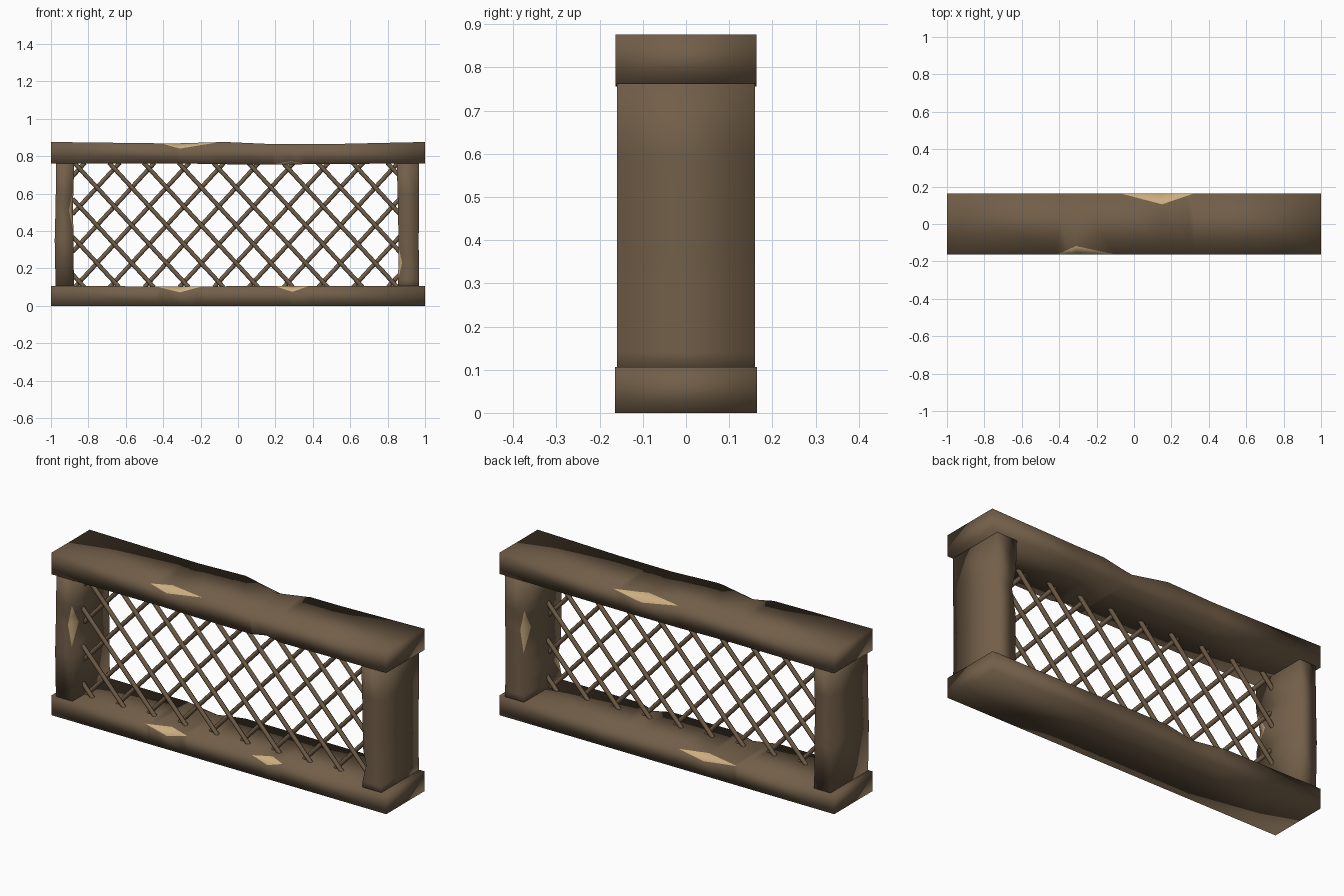
import bpy, bmesh, math
from mathutils import Vector

if "Cube" in bpy.data.objects:
    bpy.data.objects.remove(bpy.data.objects["Cube"])

def material(name, rgb):
    m = bpy.data.materials.new(name)
    m.diffuse_color = (*rgb, 1)
    m.use_nodes = True
    m.node_tree.nodes["Principled BSDF"].inputs["Base Color"].default_value = m.diffuse_color
    return m

BARK = material("weathered_brown_wood", (0.168, 0.113, 0.066))
RAW = material("chipped_pale_wood", (0.60, 0.42, 0.215))

def lerp(table, t, col):
    for a, b in zip(table, table[1:]):
        if t <= b[0]:
            f = (t - a[0]) / (b[0] - a[0])
            return a[col] + f * (b[col] - a[col])
    return table[-1][col]

def beam(name, axis, half_depth, table, chips):
    """Loft a rectangular beam along x or z. table rows: position, low, high.
    chips: corner, start, middle, end, cut across depth, cut across thickness."""
    ts = sorted({r[0] for r in table} | {t for c in chips for t in c[1:4]})
    corners = [(-1, -1), (1, -1), (1, 1), (-1, 1)]

    def cut(k, t):
        for c, t0, tm, t1, du, dv in chips:
            if c == k and t0 < t < t1:
                h = (t - t0) / (tm - t0) if t <= tm else (t1 - t) / (t1 - tm)
                return h * du, h * dv
        return 0, 0

    bm = bmesh.new()
    rings = []
    for t in ts:
        lo, hi = lerp(table, t, 1), lerp(table, t, 2)
        ring = []
        for k, (su, sv) in enumerate(corners):
            du, dv = cut(k, t)
            u, v = su * half_depth, hi if sv > 0 else lo
            pts = [(u, v - sv * dv), (u - su * du, v)]
            if k % 2:
                pts.reverse()
            for pu, pv in pts:
                ring.append(bm.verts.new((t, pu, pv) if axis == 'x' else (pv, pu, t)))
        rings.append(ring)
    for a, b in zip(rings, rings[1:]):
        for i in range(8):
            j = (i + 1) % 8
            f = bm.faces.new((a[i], a[j], b[j], b[i]))
            f.material_index = 1 if i % 2 == 0 else 0   # corner faces exist only at chips
            f.smooth = True
    for r in (rings[0], rings[-1]):
        bm.faces.new(r).smooth = True
    bmesh.ops.remove_doubles(bm, verts=bm.verts, dist=1e-5)
    bmesh.ops.recalc_face_normals(bm, faces=bm.faces)
    me = bpy.data.meshes.new(name)
    bm.to_mesh(me)
    bm.free()
    me.materials.append(BARK)
    me.materials.append(RAW)
    ob = bpy.data.objects.new(name, me)
    bpy.context.collection.objects.link(ob)

# Rails with gently uneven edges and chipped corners
beam("top_rail", 'x', 0.163,
     [(-1, .76, .876), (-.35, .762, .868), (-.07, .757, .876), (.2, .756, .864),
      (.5, .758, .865), (1, .762, .876)],
     [(3, -.41, -.31, -.10, .045, .028), (0, .19, .28, .37, .035, .017),
      (2, -.07, .15, .32, .058, .032)])
beam("bottom_rail", 'x', 0.164,
     [(-1, 0, .106), (-.4, 0, .104), (.1, 0, .105), (1, 0, .106)],
     [(3, -.44, -.31, -.19, .045, .032), (3, .20, .29, .38, .045, .03),
      (2, -.42, -.22, -.07, .045, .027)])

# End posts
beam("left_post", 'z', 0.16,
     [(.09, -.975, -.877), (.35, -.98, -.880), (.55, -.975, -.882), (.78, -.972, -.875)],
     [(3, .40, .51, .62, .06, .022)])
beam("right_post", 'z', 0.16,
     [(.09, .856, .968), (.35, .858, .966), (.55, .855, .968), (.78, .848, .968)],
     [(0, .14, .23, .32, .06, .02), (1, .37, .49, .60, .06, .022)])

# Woven lattice of thin rods in two crossing layers, set forward of the middle
X0, X1, Z0, Z1 = -.885, .865, .10, .765
LATTICE_Y, LEAN, STEP = -.055, .92, .186

def rod(name, foot, lean, y):
    # clip the slanted line to the frame opening
    z_at = lambda x: Z0 + (x - foot) / lean
    lo, hi = sorted((z_at(X0), z_at(X1)))
    lo, hi = max(lo, Z0), min(hi, Z1)
    if hi - lo < 0.03:
        return
    a = Vector((foot + lean * (lo - Z0), y, lo))
    b = Vector((foot + lean * (hi - Z0), y, hi))
    d = b - a
    bpy.ops.mesh.primitive_cylinder_add(vertices=8, radius=0.0115, depth=d.length,
                                        location=(a + b) / 2,
                                        rotation=d.to_track_quat('Z', 'Y').to_euler())
    ob = bpy.context.object
    ob.name = name
    ob.data.materials.append(BARK)
    bpy.ops.object.shade_smooth_by_angle(angle=math.radians(50))

for i in range(-3, 10):
    rod(f"lattice_rod_left_{i + 3}", .852 - STEP * i, -LEAN, LATTICE_Y - .008)
    rod(f"lattice_rod_right_{i + 3}", -.872 + STEP * i, LEAN, LATTICE_Y + .008)
